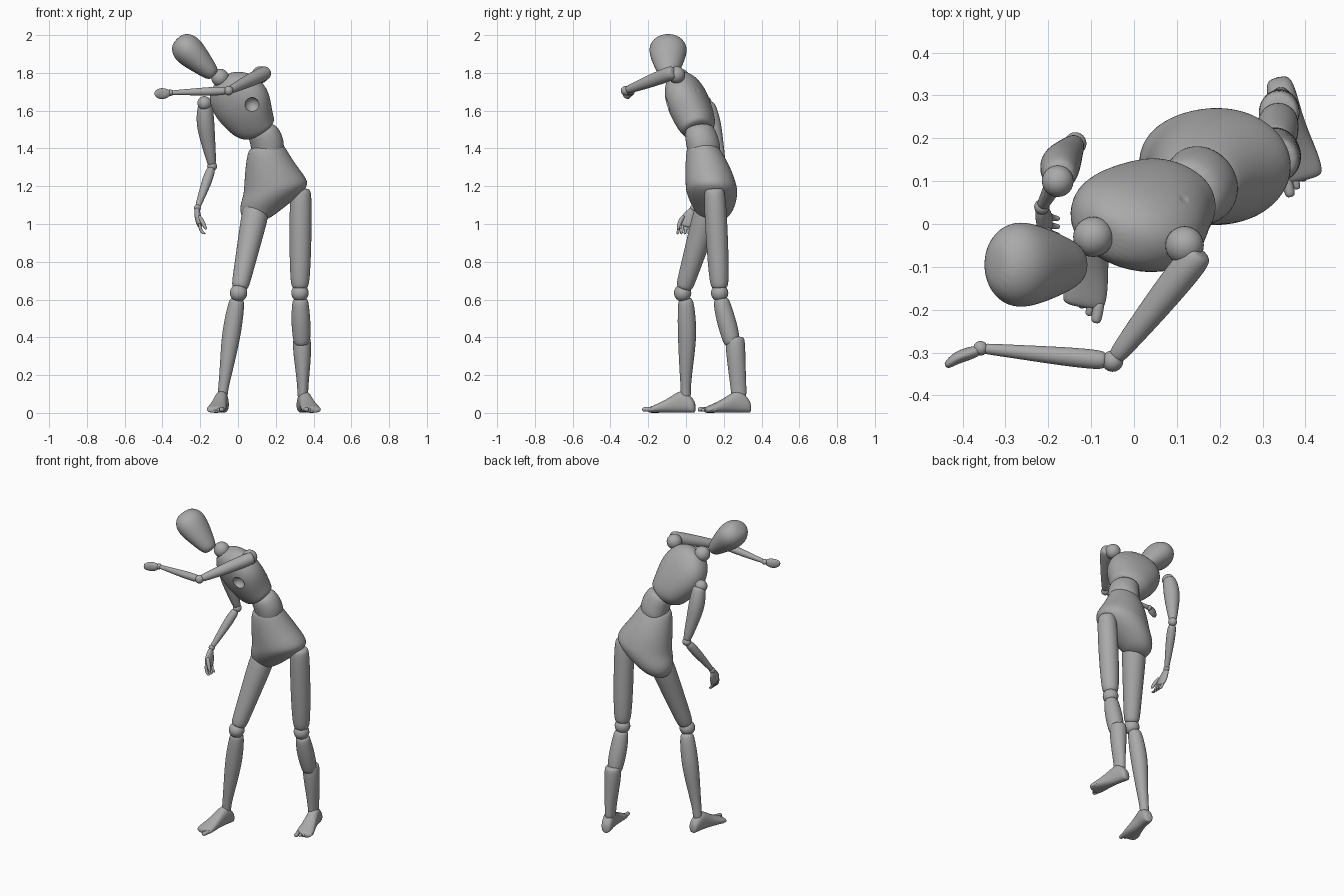
import bpy, bmesh, math
from mathutils import Vector as V

if "Cube" in bpy.data.objects:
    bpy.data.objects.remove(bpy.data.objects["Cube"])

grey = bpy.data.materials.new("mannequin_grey")
grey.use_nodes = True
grey.diffuse_color = (0.4, 0.4, 0.4, 1)
grey.node_tree.nodes["Principled BSDF"].inputs["Base Color"].default_value = (0.4, 0.4, 0.4, 1)


def finish(name, bm, levels=0):
    bmesh.ops.recalc_face_normals(bm, faces=bm.faces)
    me = bpy.data.meshes.new(name)
    bm.to_mesh(me)
    bm.free()
    me.materials.append(grey)
    me.shade_smooth()
    ob = bpy.data.objects.new(name, me)
    bpy.context.collection.objects.link(ob)
    if levels:
        ob.modifiers.new("round", "SUBSURF").levels = levels
        ob.modifiers["round"].render_levels = levels
    return ob


def ball(name, centre, r):
    bm = bmesh.new()
    bmesh.ops.create_uvsphere(bm, u_segments=24, v_segments=16, radius=r)
    bmesh.ops.translate(bm, verts=bm.verts, vec=V(centre))
    return finish(name, bm)


def tube(name, pts, sizes, side=(1, 0, 0), front=None, power=1.0, sides=14):
    """Skin elliptical rings along pts; sizes are radii or (side, front) radii."""
    pts = [V(p) for p in pts]
    bm, rings = bmesh.new(), []
    for i, (p, s) in enumerate(zip(pts, sizes)):
        a, b = s if isinstance(s, tuple) else (s, s)
        u = V(side).normalized()
        if front:
            v = V(front).normalized()
        else:
            t = (pts[min(i + 1, len(pts) - 1)] - pts[max(i - 1, 0)]).normalized()
            u = (u - t * u.dot(t)).normalized()
            v = t.cross(u)
        ring = []
        for k in range(sides):
            c, d = math.cos(math.tau * k / sides), math.sin(math.tau * k / sides)
            c, d = (math.copysign(abs(q) ** power, q) for q in (c, d))
            ring.append(bm.verts.new(p + u * a * c + v * b * d))
        rings.append(ring)
    for r0, r1 in zip(rings, rings[1:]):
        for k in range(sides):
            j = (k + 1) % sides
            bm.faces.new((r0[k], r0[j], r1[j], r1[k]))
    bm.faces.new(rings[0])
    bm.faces.new(rings[-1])
    return finish(name, bm, 2)


def limb(name, a, b, profile, **kw):
    """Straight limb; profile lists (fraction, radius)."""
    a, b = V(a), V(b)
    return tube(name, [a.lerp(b, f) for f, _ in profile], [r for _, r in profile], **kw)


# Head and neck: egg leaning to the model's right
chin, crown = V((-0.125, -0.095, 1.785)), V((-0.325, -0.095, 1.98))
limb("head", chin, crown, [(0, (.03, .035)), (.08, (.045, .055)), (.3, (.062, .078)),
     (.55, (.08, .098)), (.75, (.086, .105)), (.9, (.068, .085)), (1, (.035, .045))],
     side=(.7, 0, .7))
ball("neck_ball", (-.095, -.03, 1.775), .047)

# Chest: rings along a twisted, leaning spine
left, up, fwd = V((.81, -.42, .42)), V((-.576, -.265, .77)), V((-.21, -.87, -.46))
mid = V((-.02, .02, 1.72))
chest_rings = [(.09, 0, .03, .04, .04), (.065, 0, .03, .1, .07), (.01, 0, .03, .15, .098),
               (-.08, 0, .035, .168, .11), (-.16, -.01, .035, .145, .107),
               (-.22, -.02, .035, .122, .098), (-.255, -.01, .035, .1, .085),
               (-.27, -.01, .035, .08, .07)]
chest = tube("chest", [mid + up * t + left * s + fwd * f for t, s, f, _, _ in chest_rings],
             [(a, b) for *_, a, b in chest_rings], side=left, front=fwd, power=.9, sides=18)

# Hollows beside the raised shoulder
for centre, r in (((.14, .085, 1.73), .045), ((.075, -.11, 1.63), .04)):
    cutter = ball("hollow_cutter", centre, r)
    cutter.hide_render = True
    cut = chest.modifiers.new("hollow", "BOOLEAN")
    cut.operation, cut.object, cut.solver = "DIFFERENCE", cutter, "EXACT"
    bpy.context.view_layer.objects.active = chest
    for m in list(chest.modifiers):
        bpy.ops.object.modifier_apply(modifier=m.name)
    bpy.data.objects.remove(cutter)
bpy.ops.object.select_all(action="DESELECT")
chest.select_set(True)
bpy.ops.object.shade_smooth_by_angle(angle=math.radians(40))

# Waist and pelvis
tube("waist", [(.115, .065, 1.52), (.135, .075, 1.485), (.155, .088, 1.43), (.16, .1, 1.38),
               (.165, .1, 1.34)],
     [(.07, .07), (.088, .085), (.092, .09), (.092, .09), (.07, .07)],
     side=(.95, -.15, .25), front=(0, -1, -.2))
tube("pelvis", [(.15, .09, 1.42), (.148, .09, 1.4), (.168, .116, 1.3), (.202, .133, 1.205),
                (.196, .137, 1.17), (.165, .143, 1.12), (.125, .15, 1.065), (.1, .14, 1.01)],
     [(.08, .07), (.1, .09), (.135, .122), (.175, .138), (.175, .138), (.16, .126),
      (.115, .1), (.06, .06)],
     side=(1, 0, .16), front=(0, -1, 0), sides=18)

# Thighs
limb("left_thigh", (.333, .15, 1.19), (.328, .178, .655),
     [(0, .045), (.04, .058), (.3, .061), (.65, .059), (.9, .053), (.97, .046), (1, .035)])
limb("right_thigh", (.105, .13, 1.12), (.008, -.012, .655),
     [(0, .06), (.1, .075), (.35, .068), (.65, .058), (.9, .05), (.97, .045), (1, .035)])
ball("left_knee", (.328, .178, .635), .046)
ball("right_knee", (.003, -.018, .635), .046)

# Shins: the left one has a separate lower half
tube("left_shin_upper", [(.33, .185, .61), (.33, .188, .585), (.333, .215, .48), (.337, .238, .4),
                         (.338, .245, .35)],
     [.036, .046, .053, .049, .04])
tube("left_shin_lower", [(.338, .26, .405), (.338, .26, .39), (.34, .263, .32), (.343, .272, .2),
                         (.343, .28, .11), (.343, .28, .07)],
     [(.04, .042), (.049, .053), (.05, .053), (.036, .046), (.028, .042), (.03, .04)])
tube("right_shin", [(-.003, -.005, .61), (-.008, 0, .58), (-.03, .006, .45), (-.045, .005, .35),
                    (-.062, 0, .23), (-.08, -.002, .12), (-.083, 0, .07)],
     [.034, .045, .052, .047, .036, .026, .03])


# Feet: profile from heel to ball, then five toes
def foot(name, heel, toe, outer):
    heel, toe = V(heel), V(toe)
    d = (toe - heel).normalized()
    n = V((-d.y, d.x, 0))
    n = n if n.x * outer > 0 else -n
    prof = [(0, .02, .05), (.015, .033, .08), (.06, .036, .125), (.1, .037, .11),
            (.15, .043, .075), (.2, .052, .05), (.235, .052, .036), (.25, .044, .026)]
    tube(name, [heel + d * t + V((0, 0, h / 2)) for t, _, h in prof],
         [(w, h / 2) for _, w, h in prof], side=n, front=(0, 0, 1), power=.85)
    for i in range(5):
        r = .014 if i == 0 else .0105 - .0006 * i
        root = heel + d * (.225 - .008 * i) + n * (-.036 + .0195 * i) + V((0, 0, .02))
        tip = root + d * (.055 - .006 * i) + V((0, 0, .004 - root.z + r))
        limb(f"{name}_toe_{i + 1}", root, tip, [(0, r), (.4, r), (.85, r), (1, r * .6)],
             side=n, sides=8)


foot("left_foot", (.335, .343, 0), (.4, .075, 0), 1)
foot("right_foot", (-.075, .05, 0), (-.125, -.225, 0), -1)

# Left arm, reaching across the body
elbow_l, wrist_l = V((-.05, -.32, 1.706)), V((-.358, -.29, 1.695))
ball("left_shoulder", (.118, -.05, 1.79), .045)
limb("left_upper_arm", (.155, -.062, 1.805), elbow_l,
     [(0, .025), (.03, .037), (.15, .04), (.5, .035), (.85, .025), (1, .02)])
ball("left_elbow", elbow_l, .025)
limb("left_forearm", elbow_l, wrist_l,
     [(.04, .018), (.1, .024), (.35, .023), (.7, .017), (.95, .013), (1, .011)], side=(0, 0, 1))
ball("left_wrist", wrist_l, .017)
tube("left_hand", [(-.358, -.292, 1.695), (-.37, -.298, 1.693), (-.395, -.305, 1.69),
                   (-.418, -.315, 1.69), (-.434, -.328, 1.69), (-.44, -.332, 1.69)],
     [(.012, .01), (.022, .014), (.031, .016), (.029, .014), (.019, .01), (.01, .006)],
     side=(0, 0, 1))

# Right arm, hanging
elbow_r, wrist_r = V((-.137, .188, 1.305)), V((-.215, .04, 1.085))
ball("right_shoulder", (-.178, .1, 1.64), .037)
tube("right_upper_arm", [(-.172, .112, 1.645), (-.174, .118, 1.62), (-.174, .138, 1.53),
                         (-.158, .16, 1.43), (-.14, .185, 1.33), elbow_r],
     [.032, .043, .051, .039, .026, .018])
ball("right_elbow", elbow_r, .026)
limb("right_forearm", elbow_r, wrist_r,
     [(.04, .018), (.12, .026), (.35, .028), (.7, .021), (.95, .015), (1, .013)])
ball("right_wrist", wrist_r, .018)
tube("right_hand", [wrist_r, (-.216, .03, 1.065), (-.212, .012, 1.03), (-.204, -.002, 1.0),
                    (-.2, -.006, .985)],
     [(.014, .012), (.024, .016), (.039, .018), (.039, .016), (.03, .01)], side=(0, 1, 0))
for i in range(4):
    y = -.035 + .019 * i
    tube(f"right_finger_{i + 1}", [(-.205, y, 1.005), (-.2, y - .003, .975),
                                   (-.19, y - .008, .955), (-.172, y - .01, .948)],
         [.01, .0095, .0085, .006], side=(0, 1, 0), sides=8)
tube("right_thumb", [(-.21, -.01, 1.045), (-.192, -.028, 1.02), (-.178, -.04, .99),
                     (-.168, -.042, .97)], [.012, .013, .011, .007], side=(0, 1, 0), sides=8)
